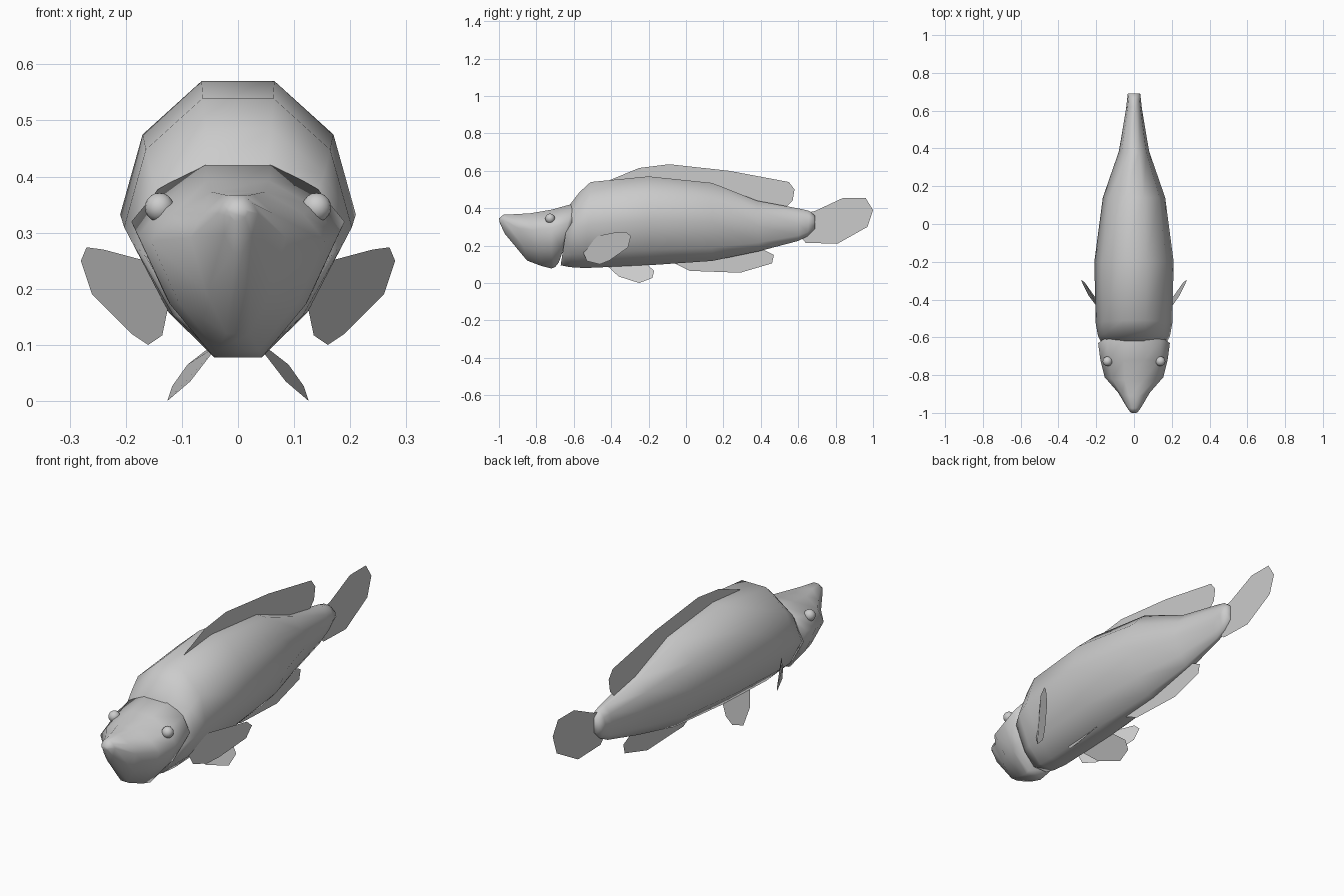
import bpy, math

BODY_SHAPE = [(0.31, 1), (0.81, 0.8), (1, 0.5), (0.61, 0.17), (0.22, 0)]
HEAD_SHAPE = [(0.31, 1), (0.75, 0.86), (1, 0.69), (0.68, 0.3), (0.24, 0)]


def make(name, verts, faces, smooth=False):
    mesh = bpy.data.meshes.new(name)
    mesh.from_pydata(verts, [], faces)
    mesh.update()
    obj = bpy.data.objects.new(name, mesh)
    bpy.context.collection.objects.link(obj)
    if smooth:
        for p in mesh.polygons:
            p.use_smooth = True
    return obj


def loft(name, rings, shape):
    """Each ring: half width, top y, top z, bottom y, bottom z."""
    outline = shape + [(-x, t) for x, t in reversed(shape)]
    n = len(outline)
    verts = [(w * x, yb + (yt - yb) * t, zb + (zt - zb) * t)
             for w, yt, zt, yb, zb in rings for x, t in outline]
    faces = [(a * n + i, (a + 1) * n + i, (a + 1) * n + (i + 1) % n, a * n + (i + 1) % n)
             for a in range(len(rings) - 1) for i in range(n)]
    faces += [tuple(range(n)), tuple(reversed(range(len(verts) - n, len(verts))))]
    return make(name, verts, faces, True)


def flat_fin(name, outline):
    return make(name, [(0, y, z) for y, z in outline], [tuple(range(len(outline)))])


def paired_fin(name, points):
    for side, s in (("right", 1), ("left", -1)):
        make(f"{name}_{side}", [(s * x, y, z) for x, y, z in points],
             [tuple(range(len(points)))[::s]])


# Body, from behind the gills to the tail stem
loft("body", [
    (0.165, -0.62, 0.42, -0.67, 0.095),
    (0.19, -0.57, 0.485, -0.62, 0.085),
    (0.203, -0.51, 0.54, -0.54, 0.08),
    (0.21, -0.20, 0.57, -0.20, 0.095),
    (0.165, 0.14, 0.535, 0.14, 0.118),
    (0.08, 0.38, 0.44, 0.39, 0.17),
    (0.042, 0.62, 0.395, 0.60, 0.225),
    (0.037, 0.66, 0.385, 0.65, 0.25),
    (0.033, 0.69, 0.36, 0.69, 0.29)], BODY_SHAPE)

# Head with pointed snout and gill covers
loft("head", [
    (0.018, -1.0, 0.345, -0.995, 0.32),
    (0.036, -0.975, 0.366, -0.97, 0.265),
    (0.085, -0.91, 0.368, -0.85, 0.12),
    (0.155, -0.83, 0.373, -0.77, 0.09),
    (0.178, -0.72, 0.392, -0.72, 0.078),
    (0.19, -0.60, 0.425, -0.70, 0.085),
    (0.155, -0.57, 0.42, -0.68, 0.11)], HEAD_SHAPE)

# Eyes
for side, s in (("right", 1), ("left", -1)):
    bpy.ops.mesh.primitive_uv_sphere_add(segments=16, ring_count=10, radius=0.026,
                                         location=(s * 0.14, -0.727, 0.345))
    eye = bpy.context.object
    eye.name = f"eye_{side}"
    bpy.ops.object.shade_smooth()

# Centre fins
flat_fin("dorsal_fin", [(-0.42, 0.545), (-0.25, 0.615), (-0.09, 0.635), (0.23, 0.60),
                        (0.55, 0.54), (0.58, 0.50), (0.57, 0.44), (0.53, 0.40),
                        (0.38, 0.42), (0.14, 0.51)])
flat_fin("tail_fin", [(0.62, 0.37), (0.69, 0.385), (0.84, 0.455), (0.96, 0.455),
                      (1.0, 0.39), (0.97, 0.30), (0.81, 0.21), (0.64, 0.215), (0.61, 0.25)])
flat_fin("anal_fin", [(-0.08, 0.115), (0.02, 0.065), (0.29, 0.055), (0.46, 0.105),
                      (0.47, 0.15), (0.39, 0.19), (0.14, 0.13)])

# Paired fins
paired_fin("pectoral_fin", [
    (0.125, -0.55, 0.165), (0.135, -0.53, 0.22), (0.165, -0.48, 0.25), (0.24, -0.38, 0.27),
    (0.27, -0.32, 0.274), (0.28, -0.295, 0.25), (0.26, -0.31, 0.19), (0.19, -0.41, 0.12),
    (0.16, -0.46, 0.10), (0.135, -0.53, 0.117)])
paired_fin("pelvic_fin", [
    (0.035, -0.43, 0.10), (0.085, -0.36, 0.035), (0.126, -0.25, 0.0),
    (0.117, -0.18, 0.027), (0.09, -0.17, 0.065), (0.045, -0.21, 0.10)])
